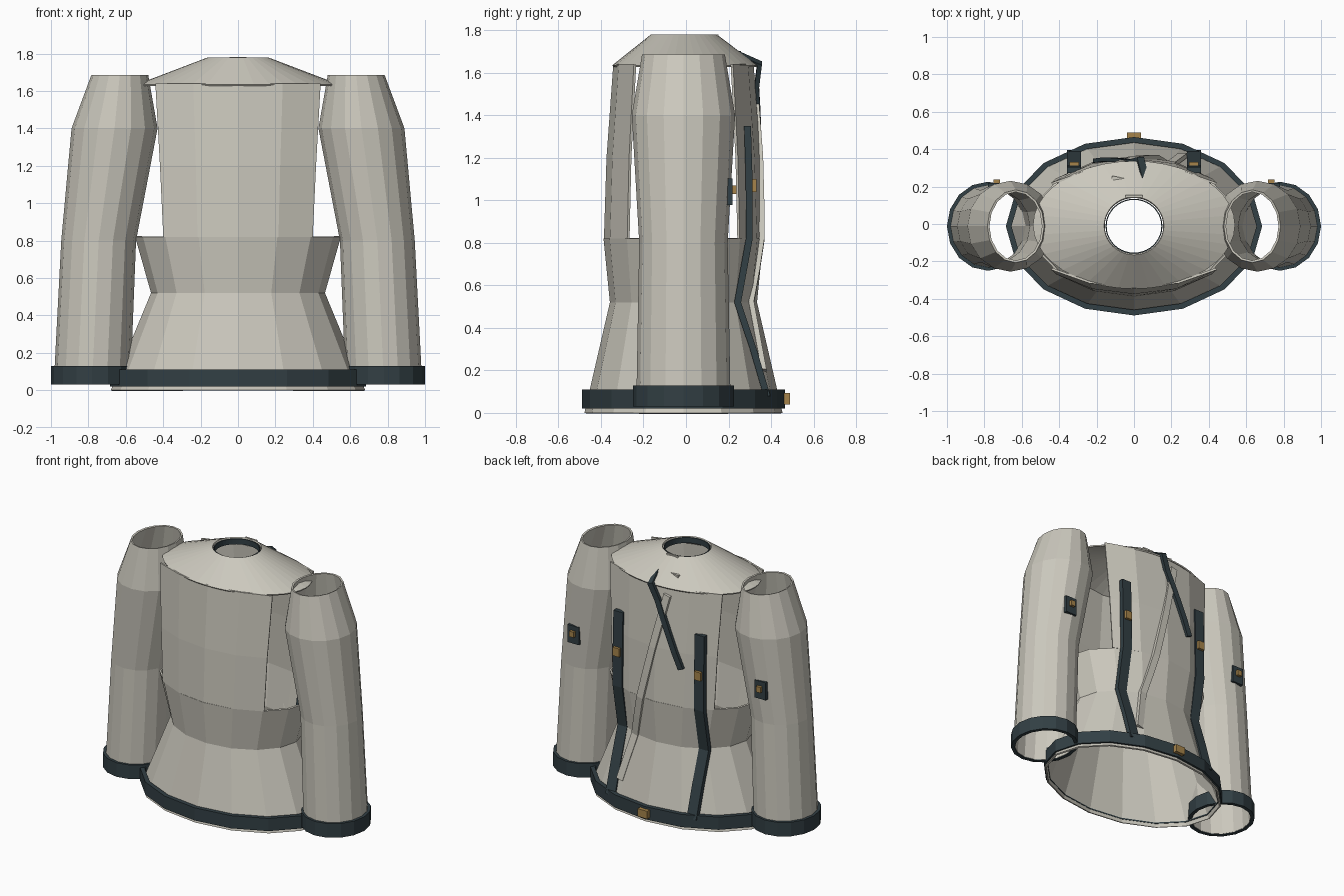
import bpy, bmesh, math
from mathutils import Vector

if "Cube" in bpy.data.objects:
    bpy.data.objects.remove(bpy.data.objects["Cube"])


def material(name, rgb):
    m = bpy.data.materials.new(name)
    m.diffuse_color = (*rgb, 1)
    m.use_nodes = True
    m.node_tree.nodes["Principled BSDF"].inputs["Base Color"].default_value = m.diffuse_color
    return m


CLOTH = material("pale_cloth", (0.60, 0.58, 0.51))
DARK = material("dark_trim", (0.032, 0.050, 0.058))
TAN = material("tan_buckle", (0.38, 0.23, 0.07))
CY = -0.012  # garment centre line in y


def make(name, verts, faces, mat, thick=0.0):
    me = bpy.data.meshes.new(name)
    me.from_pydata([tuple(v) for v in verts], [], faces)
    bm = bmesh.new()
    bm.from_mesh(me)
    bmesh.ops.recalc_face_normals(bm, faces=bm.faces)
    bm.to_mesh(me)
    bm.free()
    me.materials.append(mat)
    ob = bpy.data.objects.new(name, me)
    bpy.context.collection.objects.link(ob)
    if thick:
        s = ob.modifiers.new("thickness", 'SOLIDIFY')
        s.thickness = thick
        s.offset = -1
    return ob


def tube(name, rings, mat, n=16, span=None, thick=0.012):
    """Open shell through rings (cx, cy, z, rx, ry); span limits it to an arc of steps."""
    first, count = span if span else (0, n)
    cols = count + 1 if span else n
    verts, faces = [], []
    for cx, cy, z, rx, ry in rings:
        for i in range(cols):
            t = 2 * math.pi * (first + i) / n
            verts.append((cx + rx * math.cos(t), cy + ry * math.sin(t), z))
    for r in range(len(rings) - 1):
        for i in range(count):
            j = (i + 1) % cols
            faces.append((r * cols + i, r * cols + j, (r + 1) * cols + j, (r + 1) * cols + i))
    ob = make(name, verts, faces, mat, 0 if span else thick)
    if span:  # arcs: orient normals outward before thickening
        me = ob.data
        c = Vector((0, CY, 0))
        if sum((p.center - c).dot(p.normal) for p in me.polygons) < 0:
            me.flip_normals()
        s = ob.modifiers.new("thickness", 'SOLIDIFY')
        s.thickness = thick
        s.offset = -1
    return ob


def band(name, cx, z0, z1, rx, ry, mat, n=16, wall=0.03):
    """Closed ring with a rectangular section."""
    prof = [(0, z0), (0, z1), (-wall, z1), (-wall, z0)]
    verts, faces = [], []
    for i in range(n):
        t = 2 * math.pi * i / n
        for d, z in prof:
            verts.append((cx + (rx + d) * math.cos(t), CY + (ry + d) * math.sin(t), z))
        for k in range(4):
            a, b = i * 4, (i + 1) % n * 4
            l = (k + 1) % 4
            faces.append((a + k, b + k, b + l, a + l))
    return make(name, verts, faces, mat)


def box(name, c, size, mat, tilt=0.0, turn=0.0):
    bm = bmesh.new()
    bmesh.ops.create_cube(bm, size=1)
    for v in bm.verts:
        v.co = Vector([v.co[i] * size[i] for i in range(3)])
    me = bpy.data.meshes.new(name)
    bm.to_mesh(me)
    bm.free()
    me.materials.append(mat)
    ob = bpy.data.objects.new(name, me)
    ob.location = c
    ob.rotation_euler = (tilt, 0, turn)
    bpy.context.collection.objects.link(ob)


# Body sizes by height: z, half width, half depth
LOWER = [(0.0, 0.68, 0.466), (0.52, 0.465, 0.346), (0.82, 0.55, 0.376)]
UPPER = [(0.82, 0.565, 0.374), (1.20, 0.59, 0.362), (1.64, 0.625, 0.33)]


def back_y(x, z):
    """Height of the back surface of the body."""
    prof = LOWER + UPPER[1:]
    for (z0, a0, b0), (z1, a1, b1) in zip(prof, prof[1:]):
        if z <= z1:
            break
    f = min(1, max(0, (z - z0) / (z1 - z0)))
    a, b = a0 + f * (a1 - a0), b0 + f * (b1 - b0)
    return CY + b * math.sqrt(max(0, 1 - (x / a) ** 2))


def strap(name, pts, width, depth, mat):
    """Flat strip along (x, y, z) points on the back."""
    verts, faces = [], []
    for i, p in enumerate(pts):
        d = Vector(pts[min(i + 1, len(pts) - 1)]) - Vector(pts[max(i - 1, 0)])
        side = Vector((d.z, 0, -d.x))
        if side.length < 1e-4:
            side = Vector((1, 0, 0))
        side = side.normalized() * width / 2
        out = Vector((0, depth, 0))
        verts += [Vector(p) - side, Vector(p) + side, Vector(p) + side + out, Vector(p) - side + out]
        if i:
            a, b = 4 * i - 4, 4 * i
            for k in range(4):
                l = (k + 1) % 4
                faces.append((a + k, a + l, b + l, b + k))
    e = len(verts) - 4
    faces += [(0, 1, 2, 3), (e, e + 1, e + 2, e + 3)]
    return make(name, verts, faces, mat)


# Body: flared skirt and waist, then front and back panels with open armholes
tube("skirt_and_waist", [(0, CY, z, a, b) for z, a, b in LOWER], CLOTH)
upper = [(0, CY, z, a, b) for z, a, b in UPPER]
tube("front_panel", upper, CLOTH, span=(10, 4))
tube("back_panel", upper, CLOTH, span=(2, 4))
band("hem_band", 0, 0.02, 0.11, 0.685, 0.477, DARK)

# Shoulder yoke and neck opening
tube("shoulder_yoke", [(0, -0.005, 1.635, 0.54, 0.342), (0, -0.01, 1.78, 0.16, 0.155)],
     CLOTH, n=40, thick=0.01)
band("neck_lining", 0, 1.735, 1.774, 0.152, 0.147, DARK, n=40, wall=0.006)

# Sleeves, cuffs and sleeve tabs
for s, side in ((-1, "left"), (1, "right")):
    tube(side + "_sleeve", [(s * 0.78, CY, 0.035, 0.205, 0.222), (s * 0.745, CY, 0.80, 0.20, 0.208),
                            (s * 0.66, CY, 1.40, 0.23, 0.243), (s * 0.632, CY, 1.685, 0.152, 0.195)], CLOTH)
    band(side + "_cuff", s * 0.78, 0.03, 0.13, 0.22, 0.238, DARK, wall=0.025)
    box(side + "_sleeve_tab", (s * 0.735, 0.206, 1.04), (0.09, 0.025, 0.125), DARK)
    box(side + "_sleeve_buckle", (s * 0.735, 0.226, 1.05), (0.035, 0.025, 0.04), TAN)
    # Long back straps with buckles
    x = s * 0.32
    strap(side + "_back_strap", [(x, back_y(x, z) - 0.012, z) for z in (0.08, 0.3, 0.52, 0.82, 1.1, 1.35)],
          0.075, 0.032, DARK)
    box(side + "_back_buckle", (x, back_y(x, 1.07) + 0.024, 1.07), (0.05, 0.03, 0.06), TAN)

box("hem_buckle", (0, 0.475, 0.067), (0.075, 0.03, 0.055), TAN)

# Crossing strips on the back
diag = [(0.063, 0.225, 1.692), (0.035, 0.335, 1.645)]
for i in range(1, 6):
    f = i / 5
    x, z = 0.035 - 0.235 * f, 1.645 - 0.555 * f
    diag.append((x, back_y(x, z) - 0.004, z))
strap("diagonal_dark_strap", diag, 0.042, 0.022, DARK)
pale = []
for z in (0.2, 0.36, 0.52, 0.67, 0.82, 1.0, 1.2, 1.4, 1.58):
    x = 0.26 - 0.34 * (z - 0.2) / 1.38
    pale.append((x, back_y(x, z) - 0.012, z))
strap("diagonal_pale_strap", pale, 0.05, 0.025, CLOTH)

# Small tag on the yoke and hanging loop at the neck
box("yoke_tag", (-0.08, 0.24, 1.694), (0.08, 0.02, 0.018), CLOTH, turn=-0.2)
box("neck_loop", (0, 0.148, 1.775), (0.09, 0.012, 0.012), CLOTH)
